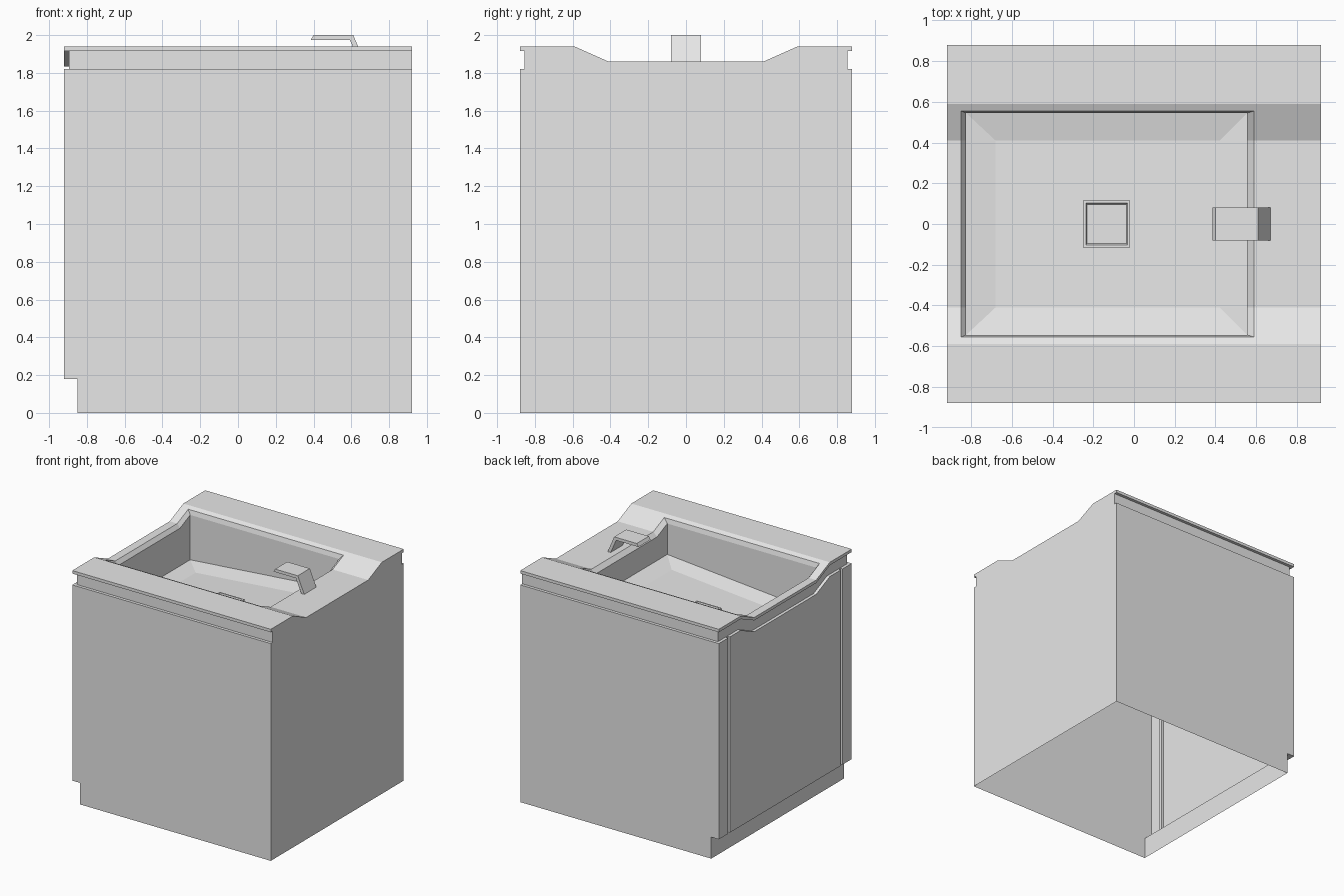
import bpy
import bmesh

cube = bpy.data.objects.get("Cube")
if cube:
    bpy.data.objects.remove(cube, do_unlink=True)

GREY = (0.8, 0.8, 0.8, 1.0)
mat = bpy.data.materials.new("plain_grey")
mat.use_nodes = True
mat.diffuse_color = GREY
mat.node_tree.nodes["Principled BSDF"].inputs["Base Color"].default_value = GREY

LEFT, RIGHT, DEPTH = -0.92, 0.92, 0.88   # overall footprint
FLAT, DIP = 0.59, 0.41                   # where the worktop starts and stops dipping
HOLE = (-0.85, 0.59, 0.555)              # basin opening: x0, x1, half depth


def top(y):
    """Worktop height: high at both ends, dipped in the middle."""
    t = min(max((abs(y) - DIP) / (FLAT - DIP), 0), 1)
    return 1.86 + 0.08 * t


def tilt(x):
    """Basin floor height, draining towards the cabinet front."""
    return 1.57 + 0.085 * (x + 0.135)


def finish(name, bm):
    bmesh.ops.remove_doubles(bm, verts=bm.verts, dist=1e-5)
    slivers = [f for f in bm.faces if f.calc_area() < 1e-7]
    bmesh.ops.delete(bm, geom=slivers, context="FACES")
    mesh = bpy.data.meshes.new(name)
    bm.to_mesh(mesh)
    bm.free()
    mesh.materials.append(mat)
    obj = bpy.data.objects.new(name, mesh)
    bpy.context.collection.objects.link(obj)
    return obj


def loft(name, rings, cap_first=False, cap_last=False):
    """Bridge closed rings that all have the same number of points."""
    bm = bmesh.new()
    loops = [[bm.verts.new(p) for p in ring] for ring in rings]
    n = len(loops[0])
    for a, b in zip(loops, loops[1:]):
        for i in range(n):
            j = (i + 1) % n
            bm.faces.new((a[i], a[j], b[j], b[i]))
    if cap_first:
        bm.faces.new(loops[0][::-1])
    if cap_last:
        bm.faces.new(loops[-1])
    return finish(name, bm)


def shell_ring(x0, half, height, groove=0.0):
    """Outline of the cabinet, with two door grooves on the x0 side."""
    ys = [-half, -FLAT, -DIP, DIP, FLAT, half]
    pts = [(RIGHT, y) for y in ys]
    g_out, g_in = 0.758, 0.732
    cut = x0 + groove
    pts += [(x0, half), (x0, g_out), (cut, g_out), (cut, g_in), (x0, g_in)]
    pts += [(x0, y) for y in (FLAT, DIP, -DIP, -FLAT)]
    pts += [(x0, -g_in), (cut, -g_in), (cut, -g_out), (x0, -g_out), (x0, -half)]
    return [(x, y, height(y)) for x, y in pts]


def level(z):
    return lambda y: z


def below(offset):
    return lambda y: top(y) - offset


# Cabinet: open underneath, toe kick, door grooves, finger recess and worktop lip
TOE, NECK, GROOVE = -0.85, LEFT + 0.025, 0.02
loft("cabinet_shell", [
    shell_ring(TOE, DEPTH, level(0.0)),
    shell_ring(TOE, DEPTH, level(0.18)),
    shell_ring(LEFT, DEPTH, level(0.18), GROOVE),
    shell_ring(LEFT, DEPTH, below(0.12), GROOVE),
    shell_ring(NECK, DEPTH - 0.025, below(0.12)),
    shell_ring(NECK, DEPTH - 0.025, below(0.025)),
    shell_ring(LEFT, DEPTH, below(0.025)),
    shell_ring(LEFT, DEPTH, below(0.0)),
])

# Worktop surface with the basin opening left out
bm = bmesh.new()
xs = [LEFT, HOLE[0], HOLE[1], RIGHT]
ys = [-DEPTH, -FLAT, -HOLE[2], -DIP, DIP, HOLE[2], FLAT, DEPTH]
for i, (xa, xb) in enumerate(zip(xs, xs[1:])):
    for ya, yb in zip(ys, ys[1:]):
        if i == 1 and abs(ya + yb) / 2 < HOLE[2]:
            continue
        corners = ((xa, ya), (xb, ya), (xb, yb), (xa, yb))
        bm.faces.new([bm.verts.new((x, y, top(y))) for x, y in corners])
finish("worktop", bm)


def basin_ring(x0, x1, half, height):
    mid = min(DIP, half * 0.75)
    side = [-half, -mid, mid, half]
    pts = [(x1, y) for y in side] + [(x0, y) for y in reversed(side)]
    return [(x, y, height(x, y)) for x, y in pts]


# Basin: chamfered rim that follows the dip, upright walls, sloped edge, floor
def rim_ring(x0, x1, half, drop):
    side = [-half, -DIP, DIP, half]
    pts = [(x1, y) for y in side] + [(x0, y) for y in reversed(side)]
    return [(x, y, top(y) - drop) for x, y in pts]


def wall_foot():
    return [(x, y, tilt(x)) for x, y, _ in rim_ring(-0.825, 0.555, 0.545, 0)]


loft("basin", [
    rim_ring(*HOLE, 0.0),
    rim_ring(-0.825, 0.555, 0.545, 0.033),
    wall_foot(),
    basin_ring(-0.68, 0.42, DIP, lambda x, y: tilt(x) - 0.03),
], cap_last=True)


# Square drain with a raised frame
def square(r, z):
    cx = -0.135
    return [(cx + r, -r, z), (cx + r, r, z), (cx - r, r, z), (cx - r, -r, z)]


loft("drain", [square(0.115, 1.52), square(0.115, 1.56), square(0.102, 1.56),
               square(0.097, 1.55)], cap_last=True)

# Tap: a flat spout on a leaning leg, one side profile swept across
profile = [(0.385, 1.975), (0.592, 1.975), (0.645, 1.855), (0.672, 1.855),
           (0.61, 2.0), (0.40, 2.0)]
loft("tap", [[(x, y, z) for x, z in profile] for y in (0.08, -0.08)],
     cap_first=True, cap_last=True)
